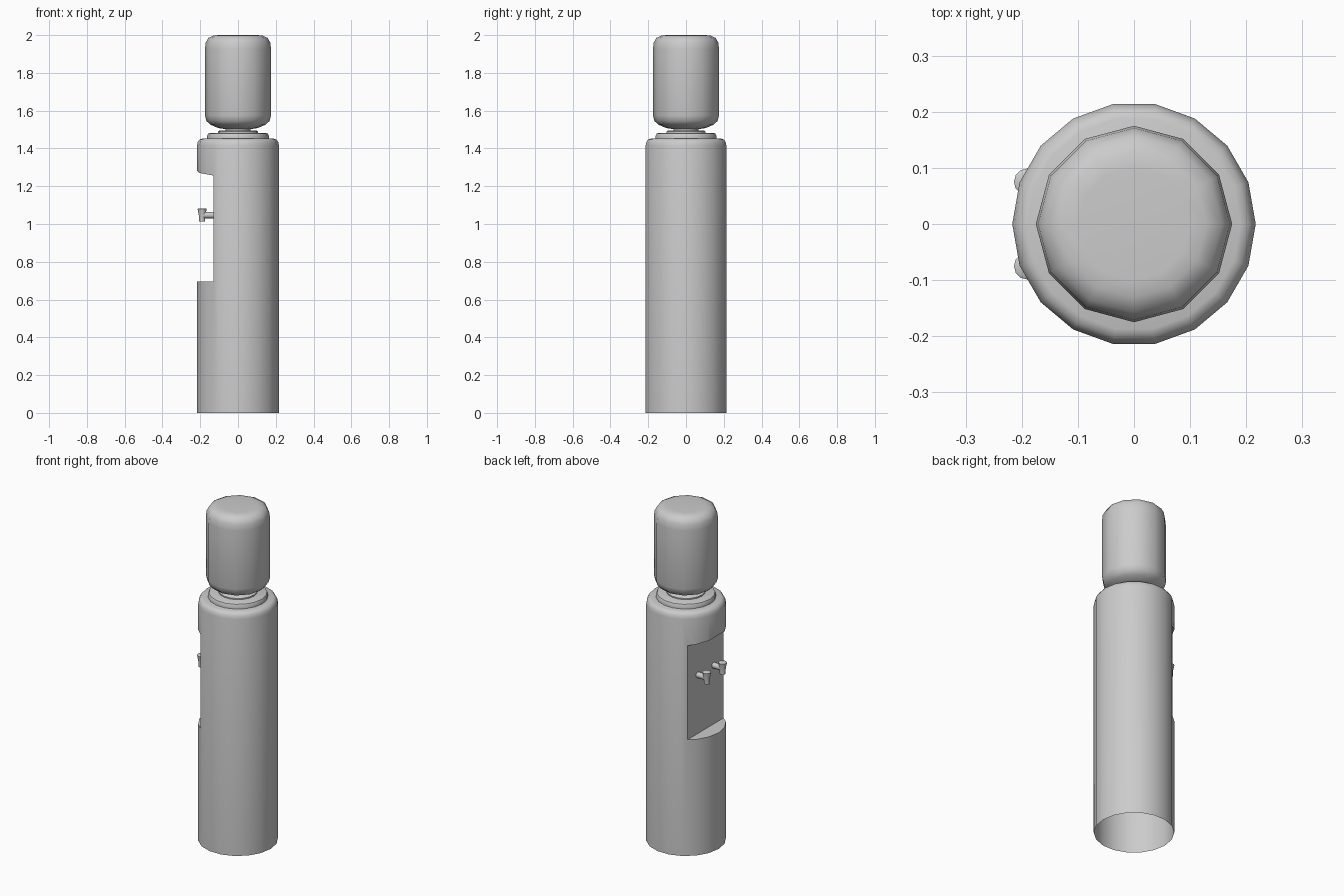
import bpy, bmesh, math
from mathutils import Matrix

if "Cube" in bpy.data.objects:
    bpy.data.objects.remove(bpy.data.objects["Cube"])


def finish(bm, name, angle=40, smooth=True):
    bmesh.ops.recalc_face_normals(bm, faces=bm.faces[:])
    me = bpy.data.meshes.new(name)
    bm.to_mesh(me)
    bm.free()
    ob = bpy.data.objects.new(name, me)
    bpy.context.collection.objects.link(ob)
    if smooth:
        shade(ob, angle)
    return ob


def shade(ob, angle=40):
    bpy.ops.object.select_all(action='DESELECT')
    ob.select_set(True)
    bpy.context.view_layer.objects.active = ob
    bpy.ops.object.shade_smooth_by_angle(angle=math.radians(angle))


def lathe(name, profile, sides, cap_bottom=True, matrix=Matrix(), smooth=True):
    """Revolve (radius, height) points around z."""
    bm = bmesh.new()
    rings = []
    for r, z in profile:
        rings.append([bm.verts.new(matrix @ Matrix.Rotation(math.tau * i / sides, 4, 'Z')
                                   @ Matrix.Translation((r, 0, z)).translation)
                      for i in range(sides)])
    for a, b in zip(rings, rings[1:]):
        for i in range(sides):
            j = (i + 1) % sides
            bm.faces.new((a[i], a[j], b[j], b[i]))
    bm.faces.new(rings[-1])
    if cap_bottom:
        bm.faces.new(rings[0][::-1])
    return finish(bm, name, smooth=smooth)


# Cabinet column with rounded shoulder
body = lathe("cabinet", [(0.217, 0), (0.217, 1.415), (0.213, 1.434),
                         (0.204, 1.447), (0.19, 1.452)], 18, smooth=False)

# Recess cutter: side profile in x/z, extruded along y
bm = bmesh.new()
side = [(-0.13, 0.695), (-0.3, 0.695), (-0.3, 1.285), (-0.217, 1.282),
        (-0.204, 1.27), (-0.166, 1.263), (-0.13, 1.257)]
face = bm.faces.new([bm.verts.new((x, -0.3, z)) for x, z in side])
ext = bmesh.ops.extrude_face_region(bm, geom=[face])
bmesh.ops.translate(bm, vec=(0, 0.6, 0),
                    verts=[v for v in ext["geom"] if isinstance(v, bmesh.types.BMVert)])
cutter = finish(bm, "recess_cutter", smooth=False)
cutter.hide_render = True

mod = body.modifiers.new("recess", 'BOOLEAN')
mod.operation = 'DIFFERENCE'
mod.solver = 'EXACT'
mod.object = cutter
bpy.context.view_layer.objects.active = body
bpy.ops.object.modifier_apply(modifier=mod.name)
bpy.data.objects.remove(cutter)

# The cabinet is open underneath
bm = bmesh.new()
bm.from_mesh(body.data)
bottom = [f for f in bm.faces if f.calc_center_median().z < 0.01]
bmesh.ops.delete(bm, geom=bottom, context='FACES_ONLY')
bm.to_mesh(body.data)
bm.free()
shade(body)

# Stepped collar under the bottle
lathe("collar", [(0.163, 1.45), (0.163, 1.468), (0.158, 1.478), (0.148, 1.482)], 18,
      cap_bottom=False)
lathe("bottle_seat", [(0.106, 1.48), (0.106, 1.489), (0.098, 1.495)], 18, cap_bottom=False)

# Water bottle, upside down
lathe("bottle", [(0.065, 1.48), (0.065, 1.502), (0.105, 1.508), (0.145, 1.525),
                 (0.167, 1.545), (0.175, 1.575), (0.175, 1.925), (0.171, 1.96),
                 (0.157, 1.985), (0.13, 1.998), (0.1, 2.0)], 12, cap_bottom=False)

# Two taps in the recess
for label, y in (("left", 0.075), ("right", -0.075)):
    lathe("tap_pipe_" + label, [(0.017, 0), (0.017, 0.06)], 12,
          matrix=Matrix.Translation((-0.13, y, 1.047)) @ Matrix.Rotation(-math.pi / 2, 4, 'Y'))
    lathe("tap_spout_" + label, [(0.016, 1.012), (0.017, 1.045), (0.024, 1.08), (0.02, 1.083)], 12,
          matrix=Matrix.Translation((-0.19, y, 0)))
